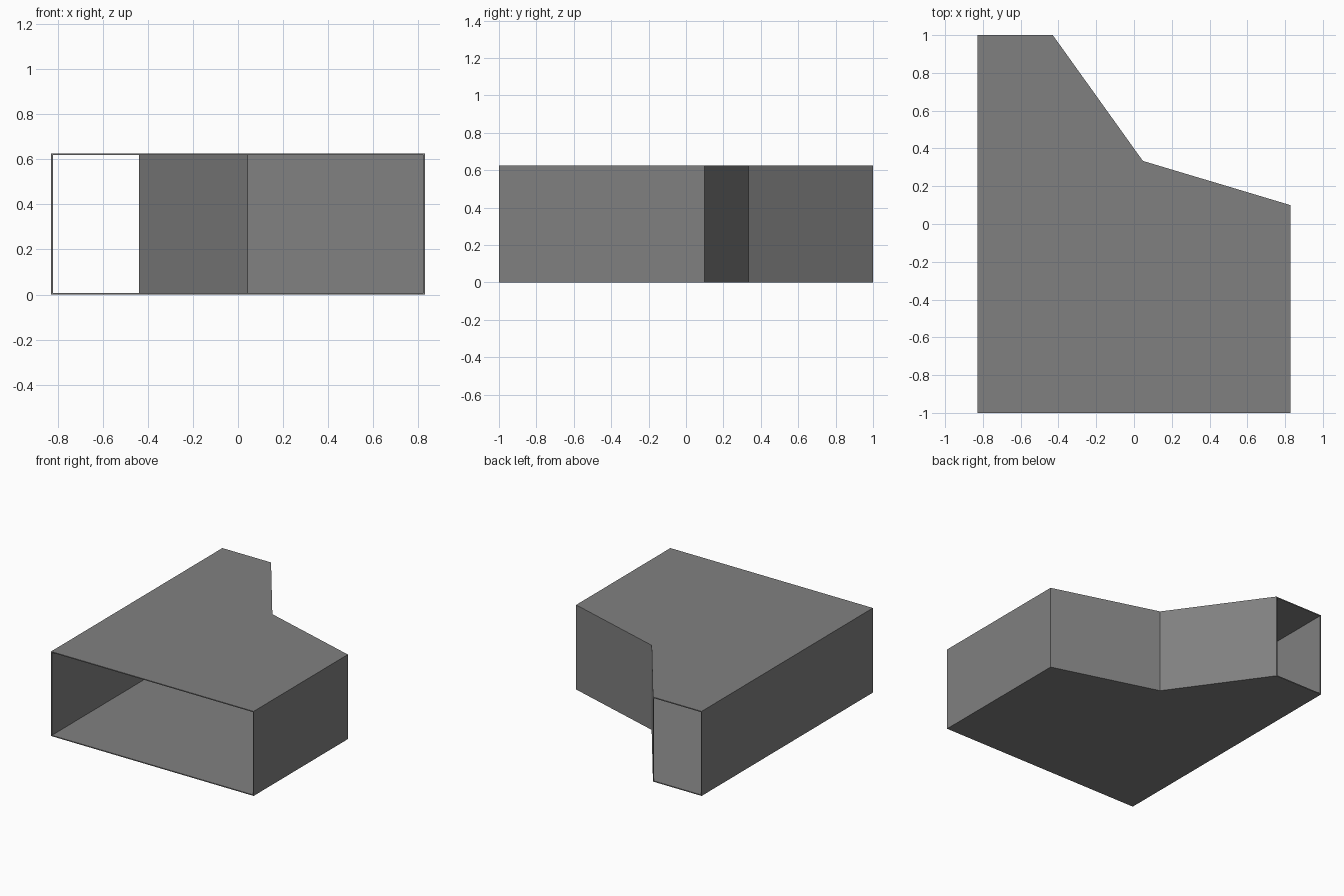
import bpy
import bmesh
from mathutils import Vector

cube = bpy.data.objects.get("Cube")
if cube:
    bpy.data.objects.remove(cube, do_unlink=True)

HEIGHT = 0.625
WALL = 0.007

grey = bpy.data.materials.new("plain_grey")
grey.use_nodes = True
colour = (0.216, 0.216, 0.216, 1)
grey.diffuse_color = colour
grey.node_tree.nodes["Principled BSDF"].inputs["Base Color"].default_value = colour


def prism(name, outline, bottom, top):
    """Extrude a plan outline between two heights."""
    bm = bmesh.new()
    face = bm.faces.new([bm.verts.new((p[0], p[1], bottom)) for p in outline])
    extruded = bmesh.ops.extrude_face_region(bm, geom=[face])["geom"]
    verts = [v for v in extruded if isinstance(v, bmesh.types.BMVert)]
    bmesh.ops.translate(bm, verts=verts, vec=(0, 0, top - bottom))
    bmesh.ops.recalc_face_normals(bm, faces=bm.faces)
    mesh = bpy.data.meshes.new(name)
    bm.to_mesh(mesh)
    bm.free()
    mesh.materials.append(grey)
    obj = bpy.data.objects.new(name, mesh)
    bpy.context.collection.objects.link(obj)
    return obj


def offset_left(path, distance):
    """Shift an open path to its left with mitred corners."""
    pts = [Vector(p) for p in path]
    dirs = [(b - a).normalized() for a, b in zip(pts, pts[1:])]
    normals = [Vector((-d.y, d.x)) for d in dirs]
    result = []
    for i, p in enumerate(pts):
        if i in (0, len(pts) - 1):
            # End points slide along x so the opening stays flat
            n = normals[min(i, len(normals) - 1)]
            result.append(p + Vector((distance / n.x, 0)))
        else:
            n = normals[i - 1] + normals[i]
            result.append(p + n * (distance / n.dot(normals[i])))
    return result


# Plan of the duct: wide front opening, narrow rear opening
straight_side = [(-0.828, 1), (-0.828, -1)]
bent_side = [(0.828, -1), (0.828, 0.1), (0.047, 0.334), (-0.43, 1)]
plan = straight_side + bent_side

# Floor and roof plates
prism("floor", plan, 0, WALL)
prism("roof", plan, HEIGHT - WALL, HEIGHT)

# Side walls, both ends left open
for name, path in (("straight_wall", straight_side), ("bent_wall", bent_side)):
    inner = offset_left(path, WALL)
    prism(name, [Vector(p) for p in path] + inner[::-1], WALL, HEIGHT - WALL)
